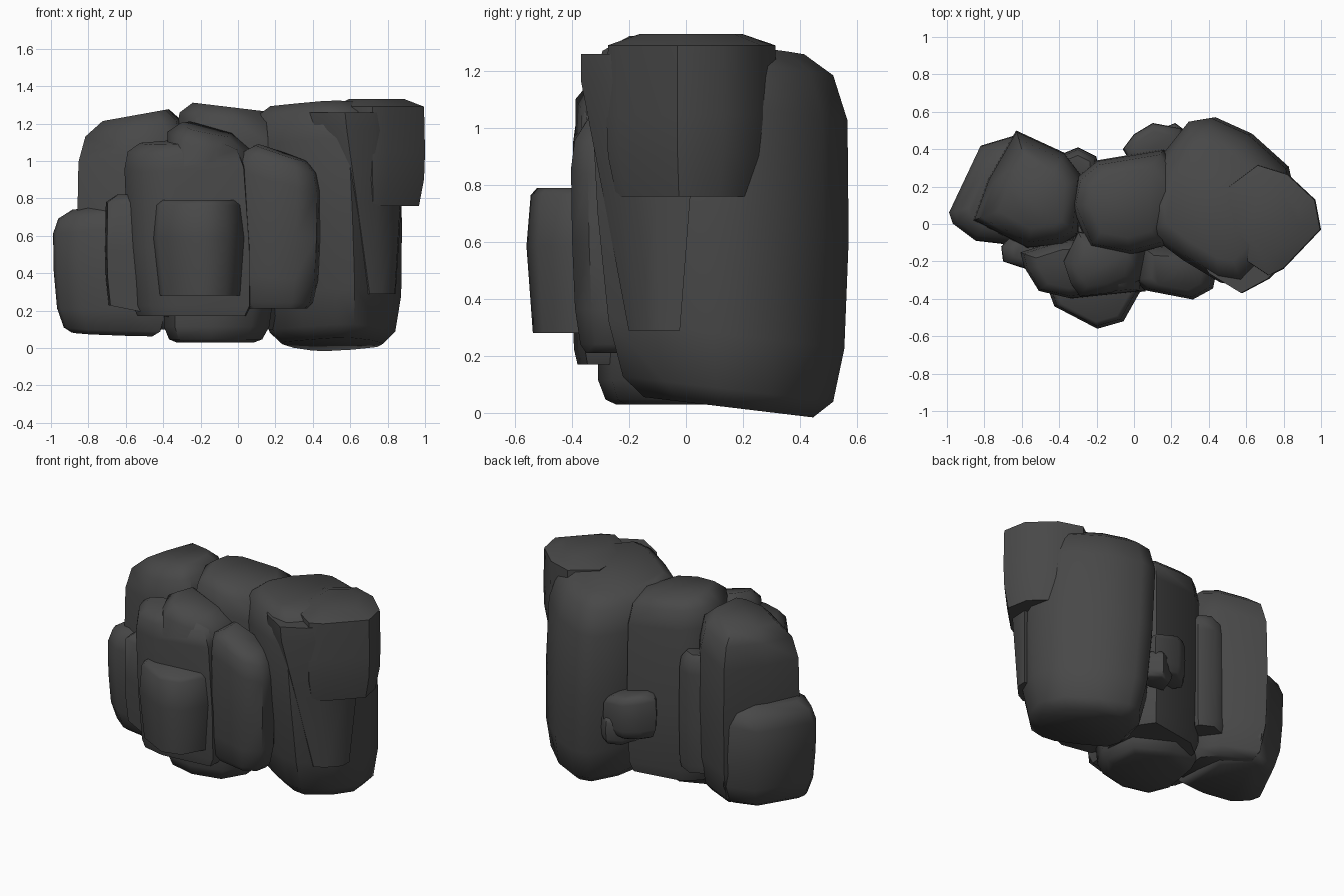
import bpy
import bmesh
import math
from mathutils import Vector

default_cube = bpy.data.objects.get("Cube")
if default_cube:
    bpy.data.objects.remove(default_cube, do_unlink=True)

stone = bpy.data.materials.new("dark grey stone")
stone.use_nodes = True
stone.diffuse_color = (.065, .065, .065, 1)
shader = stone.node_tree.nodes["Principled BSDF"]
shader.inputs["Base Color"].default_value = stone.diffuse_color
shader.inputs["Roughness"].default_value = .9

# Side profiles: pairs of height fraction and outline scale
SOFT = [(0, .72), (.04, .86), (.2, .97), (.5, 1), (.82, .98), (.94, .87), (1, .6)]
BROAD = [(0, .66), (.05, .82), (.2, .92), (.5, .98), (.83, 1), (.95, .9), (1, .68)]
SLAB = [(0, .88), (.06, .96), (.4, 1), (.85, .98), (.95, .9), (1, .65)]
CRISP = [(0, .88), (.25, .98), (.5, 1), (.93, .98), (1, .6)]
WEDGE = [(0, .42), (.5, .72), (.9, .97), (1, .95)]
BELLY = [(0, .88), (.6, 1), (.95, .92), (1, .8)]


def rock(name, outline, bottom, top, profile,
         tilt=(0, 0), foot_tilt=(0, 0), lean=(0, 0)):
    """Loft an outline up a profile; tilts slope the ends, lean shifts the foot."""
    points = [Vector(p) for p in outline]
    centre = sum(points, Vector((0, 0))) / len(points)
    bm = bmesh.new()
    rings = []
    for level, scale in profile:
        slope = Vector(foot_tilt).lerp(Vector(tilt), level)
        ring = []
        for p in points:
            offset = (p - centre) * scale
            spot = centre + offset + Vector(lean) * (1 - level)
            z = bottom + (top - bottom) * level + offset.dot(slope)
            ring.append(bm.verts.new((spot.x, spot.y, z)))
        rings.append(ring)
    count = len(points)
    for low, high in zip(rings, rings[1:]):
        for i in range(count):
            j = (i + 1) % count
            bm.faces.new((low[i], low[j], high[j], high[i]))
    bm.faces.new(list(reversed(rings[0])))
    bm.faces.new(rings[-1])
    bmesh.ops.recalc_face_normals(bm, faces=bm.faces)
    mesh = bpy.data.meshes.new(name)
    bm.to_mesh(mesh)
    bm.free()
    mesh.materials.append(stone)
    obj = bpy.data.objects.new(name, mesh)
    bpy.context.collection.objects.link(obj)
    bpy.ops.object.select_all(action="DESELECT")
    obj.select_set(True)
    bpy.context.view_layer.objects.active = obj
    bpy.ops.object.shade_smooth_by_angle(angle=math.radians(50))
    return obj


# Large boulder at the +x end, with a cap and a hanging wedge
rock("large_boulder",
     [(.03, .1), (.12, .34), (.28, .54), (.4, .56), (.6, .47), (.8, .29),
      (.85, .06), (.76, -.16), (.58, -.34), (.45, -.32), (.25, -.2), (.05, -.05)],
     .02, 1.29, BROAD, tilt=(.03, -.1), foot_tilt=(0, -.12), lean=(.07, .04))
rock("cap_boulder",
     [(.5, .2), (.66, .32), (.82, .27), (.97, .13), (1, -.03),
      (.8, -.24), (.72, -.28), (.6, -.2), (.5, -.05)],
     .76, 1.33, CRISP)
rock("hanging_wedge",
     [(.31, -.14), (.39, -.27), (.57, -.38), (.72, -.3), (.89, -.12),
      (.9, .05), (.5, .05)],
     .29, 1.26, WEDGE, lean=(.11, .05))

# Tall rocks in the middle and at the -x end
rock("middle_boulder",
     [(-.34, .1), (-.31, .25), (-.2, .34), (.16, .4), (.3, .2),
      (.17, -.12), (-.02, -.17), (-.24, -.13)],
     .1, 1.29, SLAB, tilt=(-.12, 0))
rock("tall_side_boulder",
     [(-.86, .02), (-.78, .24), (-.63, .5), (-.37, .38), (-.27, .25),
      (-.3, -.06), (-.38, -.11), (-.57, -.13)],
     .1, 1.25, SOFT, tilt=(.18, 0))
rock("low_side_boulder",
     [(-1, .06), (-.83, .42), (-.63, .48), (-.42, .3), (-.4, -.1),
      (-.6, -.12), (-.86, -.09), (-.98, 0)],
     .08, .76, SOFT, tilt=(.12, 0), foot_tilt=(-.03, .07), lean=(.03, 0))

# Overlapping slabs along the front
rock("outer_front_slab",
     [(-.71, -.12), (-.7, -.2), (-.61, -.23), (-.38, -.3), (-.3, 0), (-.6, 0)],
     .2, .82, CRISP, foot_tilt=(-.2, 0))
rock("broad_front_slab",
     [(-.62, -.15), (-.6, -.23), (-.52, -.36), (-.35, -.4), (.03, -.36),
      (.05, -.1), (-.4, -.08)],
     .17, 1.1, SLAB, tilt=(.05, .1), lean=(.05, 0))
rock("centre_front_slab",
     [(-.38, -.2), (-.34, -.32), (-.29, -.39), (-.12, -.37), (.04, -.3),
      (.07, -.1), (-.3, -.04)],
     .25, 1.17, CRISP, tilt=(-.25, .2))
rock("front_slab_right",
     [(0, -.3), (.06, -.36), (.32, -.41), (.43, -.35), (.45, -.25),
      (.37, -.12), (.02, -.1)],
     .21, 1.04, SOFT, tilt=(-.32, .1), lean=(-.02, .02))
rock("front_block",
     [(-.47, -.33), (-.43, -.44), (-.2, -.56), (-.06, -.52), (.03, -.36),
      (.01, -.2), (-.4, -.2)],
     .28, .79, BELLY, lean=(.01, 0))

# Foot stone and smaller stones at the back
rock("foot_stone",
     [(-.38, -.1), (-.32, -.25), (-.12, -.3), (.1, -.25), (.2, -.08),
      (.17, .17), (-.08, .3), (-.33, .2)],
     .03, .45, SOFT, lean=(-.03, -.02))
rock("back_slab",
     [(-.42, .36), (-.3, .41), (-.2, .36), (-.18, .15), (-.42, .15)],
     .22, 1, SLAB)
rock("back_stone",
     [(-.06, .4), (0, .48), (.1, .54), (.26, .51), (.3, .3), (0, .3)],
     .38, .66, SOFT, tilt=(-.2, 0))
rock("small_back_stone",
     [(.08, .38), (.12, .5), (.22, .54), (.3, .48), (.3, .34)],
     .32, .5, SOFT)
